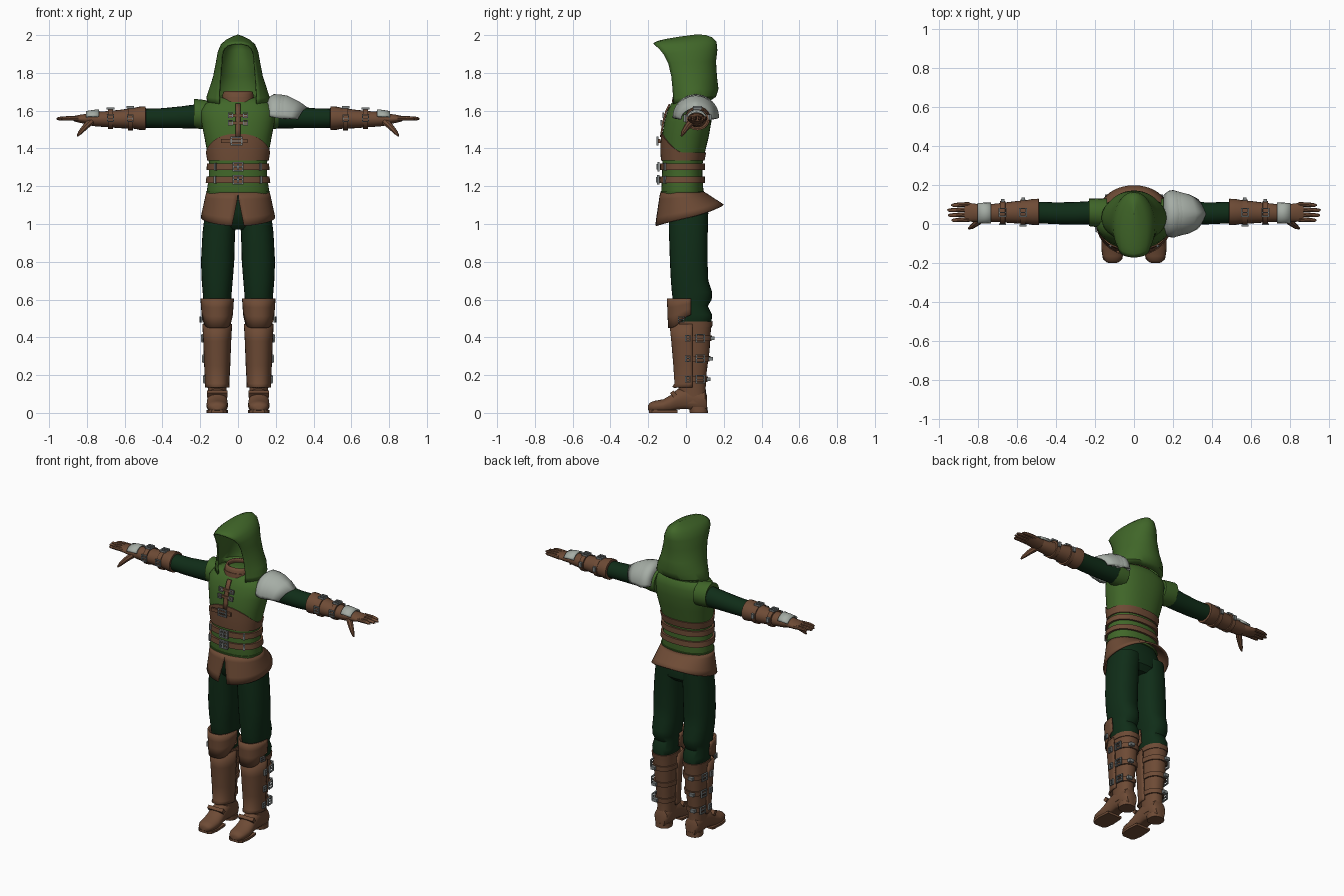
import bpy, bmesh, math
from mathutils import Vector, Matrix

if "Cube" in bpy.data.objects:
    bpy.data.objects.remove(bpy.data.objects["Cube"])

def mat(name, r, g, b):
    m = bpy.data.materials.new(name)
    m.diffuse_color = (r, g, b, 1)
    m.use_nodes = True
    m.node_tree.nodes["Principled BSDF"].inputs["Base Color"].default_value = m.diffuse_color
    return m

GREEN = mat("tunic_green", .052, .135, .022)
DARK = mat("dark_green_cloth", .005, .026, .009)
BROWN = mat("brown_leather", .155, .070, .036)
PLATE = mat("pale_plate", .38, .42, .38)
METAL = mat("buckle_metal", .20, .22, .22)

def finish(name, m, bm, thick=0):
    bmesh.ops.remove_doubles(bm, verts=bm.verts, dist=1e-5)
    bmesh.ops.recalc_face_normals(bm, faces=bm.faces)
    me = bpy.data.meshes.new(name)
    bm.to_mesh(me)
    bm.free()
    me.materials.append(m)
    ob = bpy.data.objects.new(name, me)
    bpy.context.collection.objects.link(ob)
    if thick:
        mod = ob.modifiers.new("thickness", 'SOLIDIFY')
        mod.thickness, mod.offset = thick, 0
    return ob

def grid(name, m, rows, closed=True, caps=True, thick=0, loop=False):
    """Skin a list of point rows; closed joins each row, loop joins last row to first."""
    bm = bmesh.new()
    v = [[bm.verts.new(p) for p in r] for r in rows]
    n = len(rows[0])
    for i in range(len(rows) if loop else len(rows) - 1):
        a, b = v[i], v[(i + 1) % len(rows)]
        for j in range(n if closed else n - 1):
            k = (j + 1) % n
            bm.faces.new((a[j], a[k], b[k], b[j]))
    if caps and closed and not loop:
        bm.faces.new(v[0])
        bm.faces.new(v[-1])
    return finish(name, m, bm, thick)

def interp(rows, z):
    for a, b in zip(rows, rows[1:]):
        if min(a[0], b[0]) <= z <= max(a[0], b[0]):
            t = (z - a[0]) / (b[0] - a[0])
            return [p + (q - p) * t for p, q in zip(a, b)]
    return rows[0] if abs(z - rows[0][0]) < abs(z - rows[-1][0]) else rows[-1]

# Profile rows are (z, centre x, half width, front y, back y); angle 0 faces front
def pt(row, a, off=0, s=1, p=2.3):
    z, xc, rx, yf, yb = row
    sx, cy = math.sin(a), math.cos(a)
    f = lambda c: math.copysign(abs(c) ** (2 / p), c)
    return Vector((s * (xc + (rx + off) * f(sx)), (yf + yb) / 2 - ((yb - yf) / 2 + off) * f(cy), z))

def angles(n, lo=0, hi=2 * math.pi, closed=True):
    return [lo + (hi - lo) * i / (n if closed else n - 1) for i in range(n)]

def solid(name, m, rows, s=1, n=28):
    return grid(name, m, [[pt(r, a, 0, s) for a in angles(n)] for r in rows])

def band(name, m, prof, lo, hi, off, s=1, n=48):
    """Belt wrapped around a profile; hi may be a function of the angle."""
    top = hi if callable(hi) else (lambda a: hi)
    out = []
    for o, t in ((-.01, 0), (off, 0), (off, .34), (off, .67), (off, 1), (-.01, 1)):
        out.append([pt(interp(prof, lo + (top(a) - lo) * t), a, o, s) for a in angles(n)])
    return grid(name, m, out, loop=True)

def xtube(name, m, rows, s=1, n=20, caps=True):
    """Rows are (x, centre y, centre z, half y, half z)."""
    return grid(name, m, [[(s * x, y + ry * math.sin(a), z + rz * math.cos(a)) for a in angles(n)]
                          for x, y, z, ry, rz in rows], caps=caps)

def limb(name, m, pts, radii, n=8):
    rows = []
    q = (Vector(pts[-1]) - Vector(pts[0])).to_track_quat('Z', 'Y')
    for p, r in zip(pts, radii):
        rows.append([Vector(p) + q @ Vector((r * math.cos(a), r * math.sin(a), 0)) for a in angles(n)])
    return grid(name, m, rows)

def box(name, m, c, size, rot=None):
    bm = bmesh.new()
    mx = Matrix.Translation(c) @ (rot or Matrix()) @ Matrix.Diagonal((*size, 1))
    bmesh.ops.create_cube(bm, size=1, matrix=mx)
    return finish(name, m, bm)

def buckle(name, c, normal, w, h, bar=.005):
    """Square frame with a tongue, facing along the normal."""
    bm = bmesh.new()
    rot = Vector(normal).to_track_quat('Z', 'Y').to_matrix().to_4x4()
    mx = Matrix.Translation(c) @ rot
    for x, y, sx, sy in ((w / 2, 0, bar, h + bar), (-w / 2, 0, bar, h + bar),
                         (0, h / 2, w, bar), (0, -h / 2, w, bar), (0, 0, w, bar * .8)):
        bmesh.ops.create_cube(bm, size=1, matrix=mx @ Matrix.Translation((x, y, 0))
                              @ Matrix.Diagonal((sx, sy, bar * 1.6, 1)))
    return finish(name, METAL, bm)

# Tunic
TORSO = [(1.15, 0, .160, -.125, .088), (1.18, 0, .164, -.130, .092), (1.25, 0, .155, -.127, .088),
         (1.32, 0, .153, -.125, .088), (1.38, 0, .163, -.128, .100), (1.46, 0, .178, -.127, .120),
         (1.54, 0, .194, -.115, .134), (1.60, 0, .198, -.098, .136), (1.635, 0, .175, -.08, .128),
         (1.66, 0, .13, -.06, .11), (1.675, 0, .07, -.035, .085)]
solid("tunic", GREEN, TORSO, n=40)
band("tunic_hem", GREEN, TORSO, 1.15, 1.175, .005)
for s, ext in ((-1, .232), (1, .215)):
    xtube("shoulder_cap", GREEN, [(.14, .055, 1.575, .075, .075), (.19, .058, 1.58, .074, .078),
                                  (ext, .06, 1.585, .071, .078), (ext - .01, .06, 1.585, .055, .06)], s)

# Waist band rising to a point on the chest, and belts
band("chest_band", BROWN, TORSO, 1.335,
     lambda a: 1.378 + .10 * max(0, math.cos(a)) ** 1.5, .007, n=64)
for z in (1.303, 1.235):
    band("waist_belt", BROWN, TORSO, z - .017, z + .017, .012)
    y = interp(TORSO, z)[3]
    buckle("belt_buckle", (0, y - .02, z), (0, -1, 0), .05, .042, .008)
    box("belt_tongue", METAL, (.0, y - .026, z), (.012, .012, .03))
    for a in (.75, -.75):
        p = pt(interp(TORSO, z), a, .014)
        box("belt_clasp", METAL, p, (.012, .012, .04), Matrix.Rotation(a * .7, 4, 'Z'))

# Front placket, lacing straps and buckles
grid("placket", BROWN, [[(x, interp(TORSO, z)[3] - .006, z) for x in (-.013, .013)]
                        for z in (1.46, 1.5, 1.54, 1.57, 1.6, 1.635)], closed=False, thick=.01)
for z in (1.575, 1.535):
    y = interp(TORSO, z)[3]
    box("lacing_strap", BROWN, (0, y - .008, z), (.10, .012, .016))
    for x in (-.04, .04):
        buckle("lacing_buckle", (x, y - .015, z), (0, -1, 0), .022, .024)
buckle("chest_buckle", (-.008, -.15, 1.44), (0, -1, 0), .055, .04, .007)
box("chest_strap", BROWN, (-.02, -.142, 1.44), (.14, .012, .022))

# Collar
COLLAR = [(1.60, 0, .085, -.07, .10), (1.65, 0, .078, -.065, .09), (1.685, 0, .076, -.06, .085),
          (1.70, 0, .07, -.05, .08)]
grid("collar", BROWN, [[pt(r, a) for a in angles(28)] for r in COLLAR], caps=False, thick=.012)
band("collar_roll", BROWN, COLLAR, 1.645, 1.672, .009)

# Hood: open-front shells from shoulders to peak (front z, back z, front y, back y, half width, sweep)
HOOD = [(1.635, 1.655, -.065, .125, .160, 143), (1.665, 1.675, -.065, .155, .163, 143),
        (1.71, 1.715, -.068, .168, .150, 140), (1.78, 1.78, -.075, .160, .128, 134),
        (1.85, 1.86, -.092, .155, .113, 130), (1.895, 1.92, -.115, .162, .104, 127),
        (1.928, 1.962, -.142, .158, .088, 124), (1.944, 1.984, -.160, .138, .064, 122),
        (1.952, 1.996, -.168, .105, .033, 120), (1.954, 2.0, -.171, .06, 0, 120)]
rows = []
for zf, zb, yf, yb, w, sweep in HOOD:
    A = math.radians(sweep)
    row = []
    for a in angles(33, -A, A, False):
        u = (math.cos(a) - math.cos(A)) / (1 - math.cos(A))
        row.append((w * math.sin(a), yf + (yb - yf) * u, zf + (zb - zf) * u ** .6))
    rows.append(row)
grid("hood", GREEN, rows, closed=False, thick=.008)

# Skirt with a front slit, longer in front
rows = []
for t in (0, .2, .45, .75, 1):
    gap = .17 * max(0, t - .1)
    row = []
    for a in angles(45, gap, 2 * math.pi - gap, False):
        back = (1 - math.cos(a)) / 2
        z = 1.165 - t * (.175 - .11 * back + .02 * math.sin(a) ** 2 * back)
        row.append(pt((z, 0, .160 + .028 * t, -.128 - .028 * t, .092 + .10 * t), a, .004, 1, 2.1))
    rows.append(row)
grid("skirt", BROWN, rows, closed=False, thick=.01)

# Hips and trousers
solid("hips", DARK, [(1.15, 0, .155, -.11, .085), (1.06, 0, .17, -.10, .115),
                     (1.0, 0, .165, -.085, .11), (.97, 0, .12, -.05, .08)])
LEG = [(1.06, .09, .085, -.09, .118), (.95, .102, .086, -.09, .115), (.8, .108, .088, -.085, .114),
       (.70, .11, .082, -.08, .118), (.64, .11, .077, -.075, .138), (.60, .11, .074, -.07, .136),
       (.565, .11, .070, -.06, .115), (.52, .11, .073, -.05, .138), (.48, .11, .068, -.045, .135),
       (.46, .11, .058, -.03, .11)]
BOOT = [(.05, .11, .049, -.03, .110), (.13, .11, .050, -.04, .104), (.22, .11, .055, -.045, .11),
        (.33, .11, .062, -.05, .125), (.42, .11, .066, -.05, .130), (.485, .11, .070, -.045, .138)]
# Foot rows: y, half width, sole z, top z
FOOT = [(-.200, .022, .016, .042), (-.190, .040, .008, .055), (-.165, .052, .005, .064),
        (-.120, .057, .005, .072), (-.085, .056, .008, .092), (-.045, .052, .018, .125),
        (0, .050, .022, .145), (.06, .050, .010, .14), (.10, .046, .01, .12), (.112, .034, .014, .09)]
for s in (1, -1):
    solid("trouser_leg", DARK, LEG, s)
    solid("boot_shaft", BROWN, BOOT, s)
    band("boot_cuff", BROWN, BOOT, .455, .485, .004, s)
    rows = []
    for y, w, z0, z1 in FOOT:
        rows.append([(s * (.11 + w * math.sin(a)), y, max(z0, (z0 + z1) / 2 - (z1 - z0) * .65 * math.cos(a) + .0
                     if math.cos(a) > 0 else (z0 + z1) / 2 - (z1 - z0) / 2 * math.cos(a))) for a in angles(24)])
    grid("boot_foot", BROWN, rows)
    outline = [(.03, -.197), (.05, -.18), (.058, -.13), (.054, -.06), (.05, -.045)]
    rows = [[(s * (.11 + k * w), y, z) for k, z in ((-1, 0), (1, 0), (1, .014), (-1, .014))] for w, y in outline]
    grid("boot_sole", BROWN, rows)
    solid("boot_heel", BROWN, [(0, .11, .049, .02, .116), (.03, .11, .049, .015, .114)], s)
    box("instep_strap", BROWN, (s * .11, -.066, .100), (.108, .022, .03), Matrix.Rotation(.7, 4, 'X'))
    # Shin guard and knee plate, wrapped round the front half
    SHIN = [(.135, .060, -.068), (.155, .059, -.056), (.25, .064, -.062), (.38, .069, -.073), (.47, .074, -.082)]
    grid("shin_guard", BROWN, [[pt((z, .11, rx, yf, .07 - yf), a, 0, s) for a in angles(21, -1.57, 1.57, False)]
                               for z, rx, yf in SHIN], closed=False, thick=.01)
    rows = []
    for t in (0, .3, .6, 1):
        rows.append([pt((.605 - t * (.155 - .07 * abs(math.sin(a)) ** 6), .11, .084 - .006 * t, -.096 + .006 * t,
                         .178 - .008 * t), a, 0, s) for a in angles(21, -1.5, 1.5, False)])
    grid("knee_plate", BROWN, rows, closed=False, thick=.01)
    buckle("knee_buckle", (s * .196, -.025, .495), (s, -.2, 0), .03, .026)
    for z in (.395, .287, .178):
        r = interp(BOOT, z)
        band("boot_strap", BROWN, BOOT, z - .015, z + .015, .008, s)
        buckle("boot_buckle", (s * (.122 + r[2]), .075, z), (s, .1, 0), .042, .04, .006)
        buckle("shin_clip", (s * (.127 + r[2]), .01, z), (s, 0, 0), .022, .03, .006)
        box("strap_end", METAL, (s * .135, r[4] + .012, z), (.03, .022, .02))

# Arms, gauntlets and hands
for s in (1, -1):
    xtube("sleeve", DARK, [(.14, .06, 1.575, .06, .065), (.22, .058, 1.57, .060, .064), (.30, .055, 1.565, .058, .058),
                           (.40, .055, 1.56, .056, .053), (.51, .06, 1.56, .055, .05)], s)
    xtube("gauntlet", BROWN, [(.488, .062, 1.56, .058, .052), (.49, .062, 1.56, .068, .063), (.52, .062, 1.56, .067, .062),
                              (.545, .062, 1.56, .062, .056), (.62, .06, 1.556, .056, .049), (.70, .058, 1.555, .048, .042),
                              (.755, .056, 1.555, .044, .038), (.78, .056, 1.555, .04, .034)], s)
    for x, r in ((.57, .060), (.675, .053)):
        xtube("wrist_strap", BROWN, [(x - .014, .06, 1.556, r - .01, r - .016), (x - .013, .06, 1.556, r + .006, r),
                                     (x + .013, .06, 1.556, r + .006, r), (x + .014, .06, 1.556, r - .01, r - .016)], s)
        buckle("wrist_buckle", (s * x, .06, 1.558 + r), (0, 0, 1), .034, .04, .007)
        buckle("wrist_side_buckle", (s * x, .052 - r, 1.56), (0, -1, 0), .03, .036, .006)
        box("wrist_strap_end", METAL, (s * x, .068 + r, 1.565), (.018, .014, .03))
    xtube("palm", BROWN, [(.75, .056, 1.556, .036, .032), (.80, .056, 1.556, .046, .028), (.845, .060, 1.557, .048, .020),
                          (.872, .062, 1.558, .044, .013)], s)
    grid("hand_plate", PLATE, [[(s * x, .056 + .052 * math.sin(a), 1.555 + h * math.cos(a))
                                for a in angles(11, -1.25, 1.25, False)]
                               for x, h in ((.735, .048), (.77, .044), (.805, .038))], closed=False, thick=.009)
    for i, tip in enumerate((.938, .955, .96, .94)):
        y = .023 + i * .026
        limb("finger", BROWN, [(s * .845, y, 1.558), (s * .90, y - .002, 1.560), (s * (tip - .01), y - .004, 1.558),
                               (s * tip, y - .004, 1.557)], (.012, .0115, .009, .004))
    limb("thumb", BROWN, [(s * .775, .035, 1.545), (s * .805, .008, 1.518), (s * .835, -.015, 1.485),
                          (s * .85, -.024, 1.466)], (.02, .017, .012, .005))

# Layered shoulder plate on one side only
for k in range(3):
    rows = []
    for x, ry, zt in ((.155, .085, 1.655), (.20, .104, 1.682), (.25, .108, 1.685), (.30, .098, 1.662), (.345, .078, 1.632)):
        g = 1 + .05 * k
        xx = .155 + (x - .155) * (1.12 - .17 * k)
        rows.append([(xx - (x - .155) * .28 * abs(a) / 1.6, .052 + ry * g * math.sin(a),
                      1.575 + (zt - 1.575 + .003 * k) * math.cos(a) - .1 * (x - .155))
                     for a in angles(21, -1.6, 1.6, False)])
    grid("shoulder_plate", PLATE, rows, closed=False, thick=.008)

# Smooth shading with sharp creases kept
bpy.ops.object.select_all(action='SELECT')
bpy.context.view_layer.objects.active = bpy.context.collection.objects[0]
bpy.ops.object.shade_smooth_by_angle(angle=math.radians(40))
